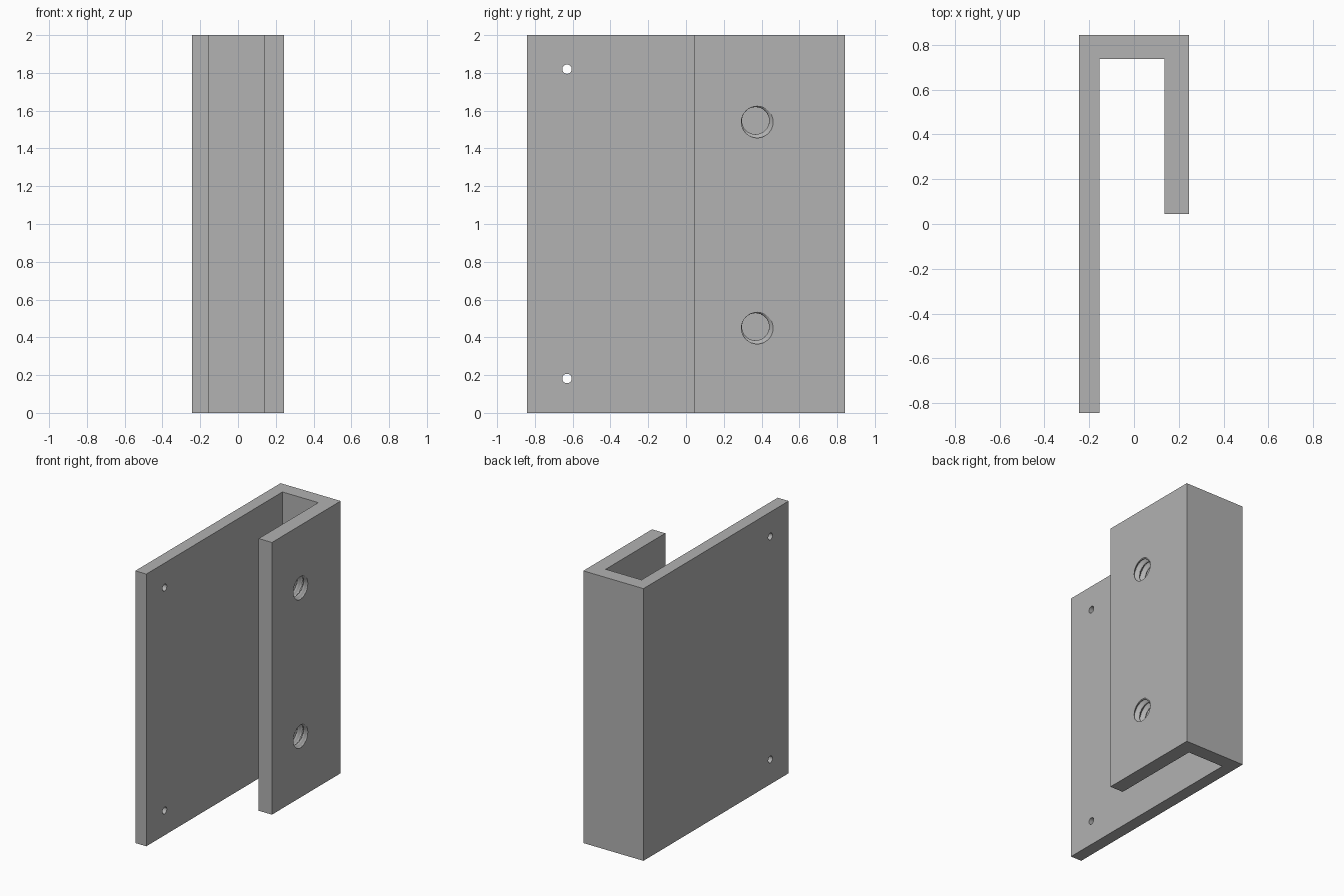
import bpy, bmesh, math

cube = bpy.data.objects.get("Cube")
if cube:
    bpy.data.objects.remove(cube, do_unlink=True)

HALF_X, HALF_Y, HEIGHT = 0.2445, 0.843, 2.0
LONG_IN, SHORT_IN, BACK_IN, SHORT_FRONT = -0.155, 0.137, 0.737, 0.045

grey = bpy.data.materials.new("plain_grey")
grey.use_nodes = True
colour = (0.445, 0.445, 0.445, 1)
grey.diffuse_color = colour
grey.node_tree.nodes["Principled BSDF"].inputs["Base Color"].default_value = colour


def make_object(name, bm):
    bmesh.ops.recalc_face_normals(bm, faces=bm.faces)
    mesh = bpy.data.meshes.new(name)
    bm.to_mesh(mesh)
    bm.free()
    mesh.materials.append(grey)
    obj = bpy.data.objects.new(name, mesh)
    bpy.context.collection.objects.link(obj)
    return obj


def hole_cutter(name, x0, x1, y, z, radius, sides, offset=0.0, pitch=1.0, steps=1):
    """Round bar along x; an offset makes its centre wind round like a thread."""
    bm = bmesh.new()
    rings = []
    for i in range(steps + 1):
        x = x0 + (x1 - x0) * i / steps
        turn = math.radians(-38) + math.tau * (x - HALF_X) / pitch
        cy, cz = y + offset * math.cos(turn), z + offset * math.sin(turn)
        angles = [math.tau * k / sides for k in range(sides)]
        rings.append([bm.verts.new((x, cy + radius * math.cos(a), cz + radius * math.sin(a)))
                      for a in angles])
    for a, b in zip(rings, rings[1:]):
        for k in range(sides):
            n = (k + 1) % sides
            bm.faces.new((a[k], a[n], b[n], b[k]))
    bm.faces.new(rings[0])
    bm.faces.new(rings[-1])
    obj = make_object(name, bm)
    obj.hide_render = True
    return obj


# J-shaped bracket: long plate, back web and short plate in one profile
profile = [(-HALF_X, -HALF_Y), (LONG_IN, -HALF_Y), (LONG_IN, BACK_IN),
           (SHORT_IN, BACK_IN), (SHORT_IN, SHORT_FRONT), (HALF_X, SHORT_FRONT),
           (HALF_X, HALF_Y), (-HALF_X, HALF_Y)]
bm = bmesh.new()
base = bm.faces.new([bm.verts.new((x, y, 0)) for x, y in profile])
top = bmesh.ops.extrude_face_region(bm, geom=[base])["geom"]
bmesh.ops.translate(bm, vec=(0, 0, HEIGHT),
                    verts=[v for v in top if isinstance(v, bmesh.types.BMVert)])
bracket = make_object("bracket", bm)

# Threaded holes in the short plate, small pin holes in the long plate
cutters = []
for z in (0.456, 1.547):
    cutters.append(hole_cutter("threaded_hole_cutter", SHORT_IN - 0.02, HALF_X + 0.02,
                               0.368, z, 0.084, 32, offset=0.012, pitch=0.05, steps=40))
for z in (0.182, 1.82):
    cutters.append(hole_cutter("pin_hole_cutter", -HALF_X - 0.02, LONG_IN + 0.02,
                               -0.63, z, 0.025, 20))

bpy.ops.object.select_all(action='DESELECT')
bpy.context.view_layer.objects.active = bracket
bracket.select_set(True)
for cutter in cutters:
    cut = bracket.modifiers.new("hole", 'BOOLEAN')
    cut.operation = 'DIFFERENCE'
    cut.solver = 'EXACT'
    cut.object = cutter
    bpy.ops.object.modifier_apply(modifier=cut.name)
    bpy.data.objects.remove(cutter, do_unlink=True)
bpy.ops.object.shade_smooth_by_angle(angle=math.radians(30))
